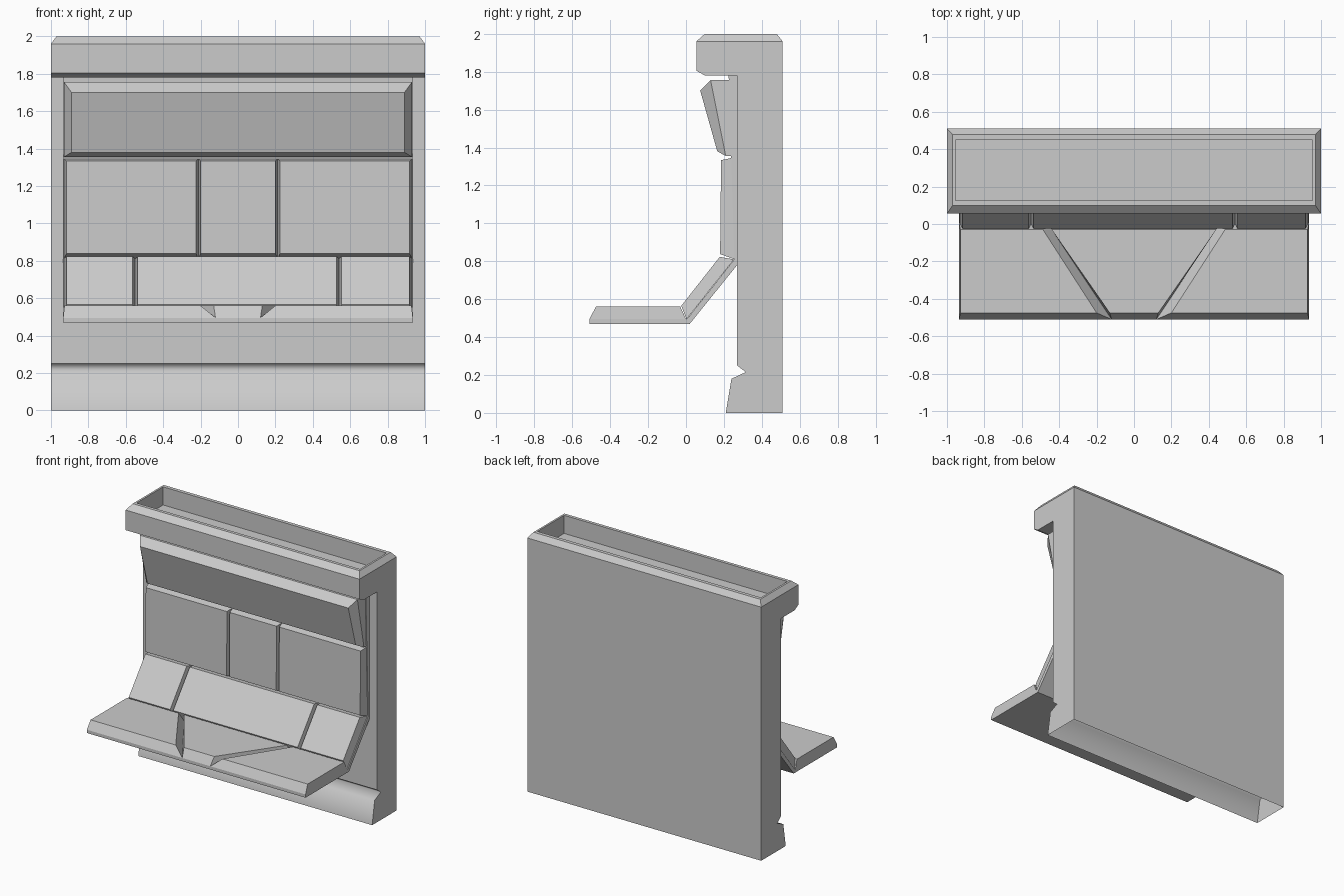
import bpy, bmesh

if "Cube" in bpy.data.objects:
    bpy.data.objects.remove(bpy.data.objects["Cube"])


def loft(bm, rings, cap_start=True, cap_end=True):
    """Skin a list of equal-length point rings."""
    vs = [[bm.verts.new(p) for p in r] for r in rings]
    n = len(vs[0])
    for a, b in zip(vs, vs[1:]):
        for i in range(n):
            j = (i + 1) % n
            bm.faces.new((a[i], a[j], b[j], b[i]))
    if cap_start:
        bm.faces.new(vs[0][::-1])
    if cap_end:
        bm.faces.new(vs[-1])


def finish(name, bm):
    bmesh.ops.remove_doubles(bm, verts=bm.verts, dist=0.0001)
    bmesh.ops.recalc_face_normals(bm, faces=bm.faces)
    me = bpy.data.meshes.new(name)
    bm.to_mesh(me)
    bm.free()
    ob = bpy.data.objects.new(name, me)
    bpy.context.collection.objects.link(ob)
    return ob


def solid(name, rings):
    bm = bmesh.new()
    loft(bm, rings)
    return finish(name, bm)


def strip(x0, x1, top, bottom):
    """Ring spanning x0..x1 between a top and a bottom (y, z) point."""
    return [(x0, *top), (x1, *top), (x1, *bottom), (x0, *bottom)]


def rect(x, y0, y1, z):
    return [(-x, y0, z), (x, y0, z), (x, y1, z), (-x, y1, z)]


# Wall body: side profile extruded across x, open underneath, tray in the top
profile = [(0.51, 0), (0.21, 0), (0.24, 0.18), (0.315, 0.215), (0.27, 0.25),
           (0.27, 1.78), (0.10, 1.78), (0.055, 1.805), (0.055, 1.96), (0.51, 1.96)]
bm = bmesh.new()
loft(bm, [[(x, y, z) for y, z in profile] for x in (-1, 1)])
ends = [f for f in bm.faces if len(f.verts) == 4
        and (all(v.co.z == 0 for v in f.verts) or all(v.co.z > 1.95 for v in f.verts))]
bmesh.ops.delete(bm, geom=ends, context='FACES')
loft(bm, [rect(1, 0.055, 0.51, 1.96), rect(0.97, 0.10, 0.478, 2.0),
          rect(0.955, 0.125, 0.45, 2.0), rect(0.955, 0.125, 0.45, 1.86)],
     cap_start=False)
for f in bm.faces:
    c = f.calc_center_median()
    f.smooth = abs(c.x) < 0.01 and c.z < 0.3 and c.y < 0.4
finish("wall_body", bm)

# Folded backing sheet behind and below all the panels
back = [(0.225, 1.78), (0.255, 0.81), (0.005, 0.495), (-0.51, 0.495),
        (-0.51, 0.47), (0.02, 0.47), (0.27, 0.78), (0.27, 1.78)]
solid("backing_sheet", [[(x, y, z) for y, z in back] for x in (-0.935, 0.935)])

# Tilted screen housing
solid("screen_panel", [
    strip(-0.93, 0.93, (0.23, 1.755), (0.245, 1.355)),
    strip(-0.93, 0.93, (0.13, 1.755), (0.21, 1.355)),
    strip(-0.89, 0.89, (0.075, 1.70), (0.165, 1.38))])

# Upright panels
for i, (a, b) in enumerate([(-0.93, -0.212), (-0.212, 0.212), (0.212, 0.93)]):
    solid(f"upright_panel_{i + 1}", [
        strip(a, b, (0.24, 1.345), (0.257, 0.81)),
        strip(a + 0.012, b - 0.012, (0.185, 1.333), (0.18, 0.838))])

# Sloped panels
for i, (a, b) in enumerate([(-0.93, -0.55), (-0.55, 0.54), (0.54, 0.93)]):
    solid(f"sloped_panel_{i + 1}", [
        strip(a, b, (0.253, 0.81), (0.003, 0.495)),
        strip(a + 0.013, b - 0.013, (0.178, 0.823), (-0.025, 0.565))])

# Desk panels: centre wedge and two mirrored sides
Z0, Z1 = 0.495, 0.56
solid("desk_centre", [
    [(-0.12, -0.51, Z0), (0.12, -0.51, Z0), (0.46, 0, Z0), (-0.46, 0, Z0)],
    [(-0.13, -0.475, Z1), (0.13, -0.475, Z1), (0.44, -0.03, Z1), (-0.44, -0.03, Z1)]])
for name, s in (("desk_left", -1), ("desk_right", 1)):
    solid(name, [
        [(s * 0.12, -0.51, Z0), (s * 0.935, -0.51, Z0), (s * 0.935, 0, Z0), (s * 0.46, 0, Z0)],
        [(s * 0.20, -0.475, Z1), (s * 0.928, -0.475, Z1), (s * 0.928, -0.03, Z1),
         (s * 0.487, -0.03, Z1)]])
